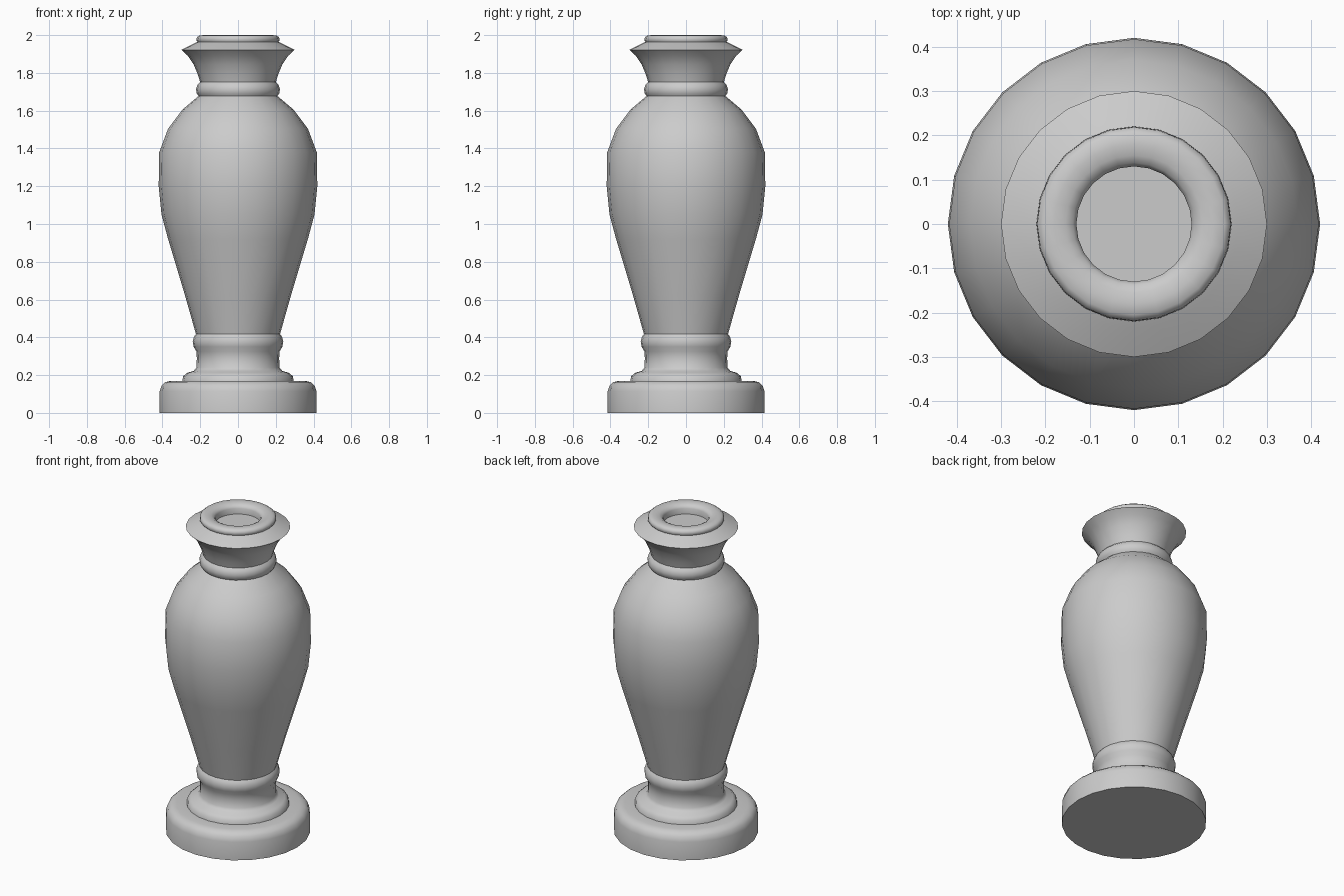
import bpy
import bmesh
from math import radians
from mathutils import Matrix, Vector

SIDES = 24

cube = bpy.data.objects.get("Cube")
if cube:
    bpy.data.objects.remove(cube, do_unlink=True)

stone = bpy.data.materials.new("pale_grey_stone")
stone.use_nodes = True
colour = (0.6, 0.6, 0.6, 1)
stone.diffuse_color = colour
stone.node_tree.nodes["Principled BSDF"].inputs["Base Color"].default_value = colour


def lathe(name, profile):
    """Turn a (radius, height) profile around z; radius 0 closes an end."""
    bm = bmesh.new()
    verts = [bm.verts.new((r, 0, z)) for r, z in profile]
    edges = [bm.edges.new(pair) for pair in zip(verts, verts[1:])]
    bmesh.ops.spin(bm, geom=verts + edges, axis=(0, 0, 1), cent=(0, 0, 0),
                   angle=radians(360), steps=SIDES, use_merge=True)
    bmesh.ops.remove_doubles(bm, verts=bm.verts, dist=0.0001)
    # profiles run bottom to top on the outside, so this order faces outward
    bm.normal_update()
    side = max(bm.faces, key=lambda f: f.calc_center_median().xy.length)
    if side.normal.dot(Vector((*side.calc_center_median().xy, 0))) < 0:
        bmesh.ops.reverse_faces(bm, faces=bm.faces)
    mesh = bpy.data.meshes.new(name)
    bm.to_mesh(mesh)
    bm.free()
    mesh.materials.append(stone)
    obj = bpy.data.objects.new(name, mesh)
    bpy.context.collection.objects.link(obj)
    bpy.ops.object.select_all(action="DESELECT")
    obj.select_set(True)
    bpy.context.view_layer.objects.active = obj
    bpy.ops.object.shade_smooth_by_angle(angle=radians(62))
    return obj


# Round plinth with a softened top edge
lathe("plinth", [(0, 0), (.415, 0), (.415, .115), (.405, .145), (.385, .163),
                 (.355, .17), (.29, .17)])

# Stepped foot, waist and bead under the body
lathe("foot", [(.295, .17), (.29, .195), (.27, .212), (.235, .222), (.22, .24),
               (.218, .29), (.22, .325), (.235, .35), (.24, .38),
               (.232, .405), (.222, .418)])

# Tapered body swelling to the shoulder
lathe("body", [(.222, .415), (.28, .62), (.37, .92), (.405, 1.05), (.42, 1.2),
               (.417, 1.38), (.37, 1.505), (.295, 1.605), (.2, 1.685)])

# Rounded collar
lathe("collar", [(.203, 1.67), (.218, 1.69), (.222, 1.713), (.215, 1.737),
                 (.2, 1.752)])

# Flared neck and its sloping rim
lathe("flared_neck", [(.2, 1.75), (.212, 1.79), (.235, 1.845), (.265, 1.89),
                      (.3, 1.922)])
lathe("sloping_rim", [(.3, 1.922), (.235, 1.955), (.212, 1.965)])

# Rounded lip around a shallow recess
lathe("lip", [(.212, 1.96), (.22, 1.972), (.218, 1.988), (.205, 1.998),
              (.18, 2), (.155, 1.997), (.138, 1.988), (.13, 1.975),
              (.13, 1.935)])
lathe("recess_floor", [(.131, 1.94), (0, 1.94)])
